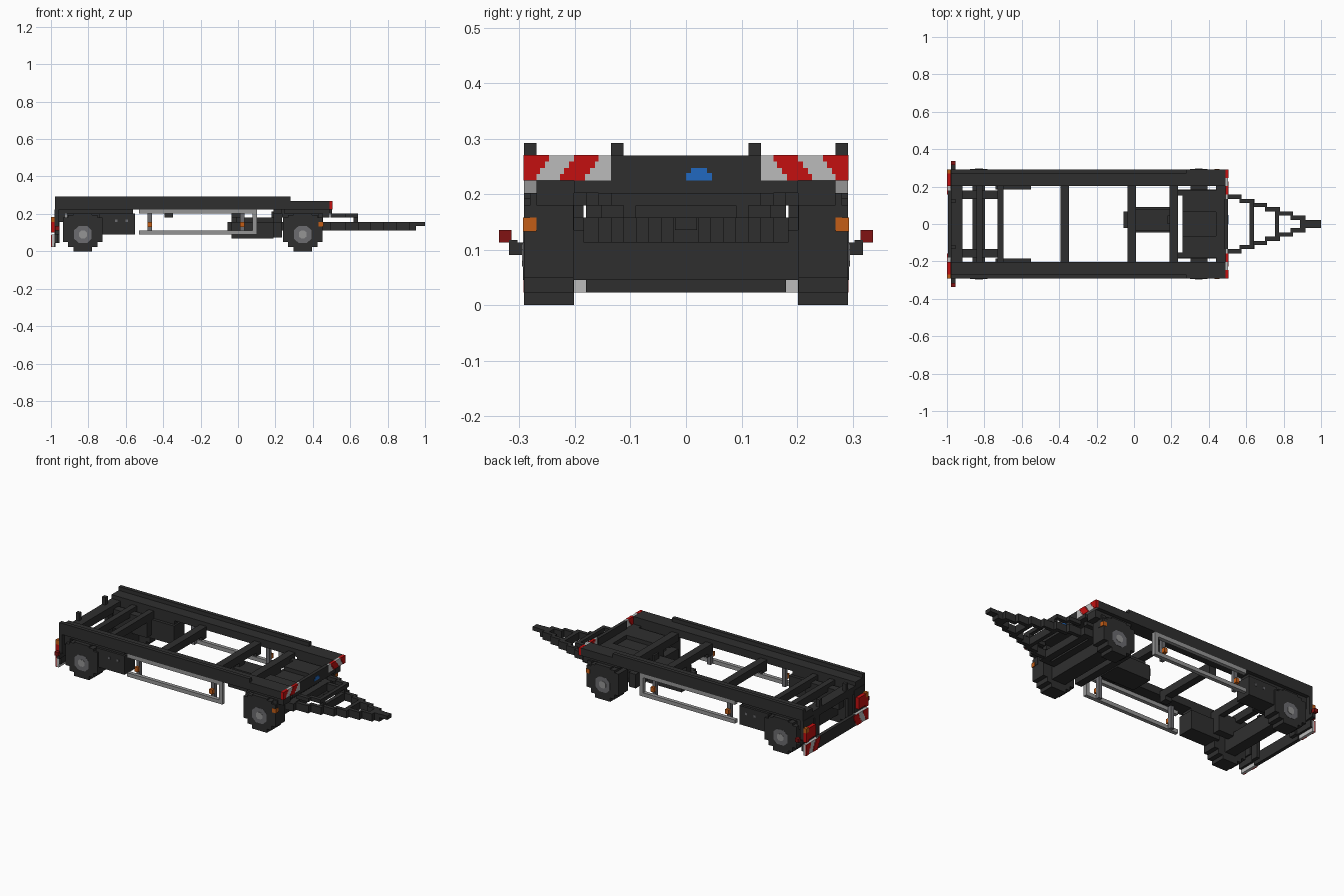
import bpy, bmesh

if "Cube" in bpy.data.objects:
    bpy.data.objects.remove(bpy.data.objects["Cube"])

U = 2 / 89  # size of one block


def material(name, rgb):
    m = bpy.data.materials.new(name)
    m.use_nodes = True
    m.diffuse_color = (*rgb, 1)
    m.node_tree.nodes["Principled BSDF"].inputs["Base Color"].default_value = (*rgb, 1)
    return m


DARK = material("dark_grey", (0.028, 0.028, 0.028))
MID = material("mid_grey", (0.15, 0.15, 0.16))
GUARD = material("guard_grey", (0.3, 0.3, 0.3))
LIGHT = material("light_grey", (0.5, 0.5, 0.5))
RED = material("bright_red", (0.55, 0.005, 0.005))
DEEP = material("deep_red", (0.22, 0.006, 0.006))
ORANGE = material("orange", (0.55, 0.11, 0.008))
BLUE = material("blue", (0.015, 0.14, 0.53))


def finish(name, bm, mat):
    bmesh.ops.recalc_face_normals(bm, faces=bm.faces)
    me = bpy.data.meshes.new(name)
    bm.to_mesh(me)
    bm.free()
    me.materials.append(mat)
    ob = bpy.data.objects.new(name, me)
    bpy.context.collection.objects.link(ob)
    return ob


def boxes(name, mat, *items, mirror=False):
    """Each item is x0, x1, y0, y1, z0, z1 in blocks."""
    bm = bmesh.new()
    todo = list(items)
    if mirror:
        todo += [(a, b, -d, -c, e, f) for a, b, c, d, e, f in items]
    for x0, x1, y0, y1, z0, z1 in todo:
        for v in bmesh.ops.create_cube(bm, size=1)["verts"]:
            v.co = ((x0 if v.co.x < 0 else x1) * U,
                    (y0 if v.co.y < 0 else y1) * U,
                    (z0 if v.co.z < 0 else z1) * U)
    return finish(name, bm, mat)


def pair(name, mat, *items):
    return boxes(name, mat, *items, mirror=True)


def prism(name, mat, axis, profile, lo, hi):
    """Extrude a profile along x (points y,z) or along y (points x,z)."""
    bm = bmesh.new()
    put = (lambda p, t: (t * U, p[0] * U, p[1] * U)) if axis == "x" else \
          (lambda p, t: (p[0] * U, t * U, p[1] * U))
    f = bm.faces.new([bm.verts.new(put(p, lo)) for p in profile])
    new = bmesh.ops.extrude_face_region(bm, geom=[f])["geom"]
    shift = [a - b for a, b in zip(put((0, 0), hi), put((0, 0), lo))]
    bmesh.ops.translate(bm, vec=shift, verts=[g for g in new if isinstance(g, bmesh.types.BMVert)])
    return finish(name, bm, mat)


# Side rails with a raised outer lip
pair("side_rails", DARK, (-43.5, 21.8, 9, 13, 10, 12))
pair("rail_lips", DARK, (-43.5, 12.5, 12, 13, 12, 13))

# Cross members
boxes("cross_members", DARK, *[(a, b, -9, 9, 9, 11) for a, b in
      ((-43.5, -40.8), (-37.5, -36), (-32.5, -31), (-17.5, -15.5), (-1.5, 0.5), (8.5, 10.5))])
pair("cross_member_gussets", DARK, *[(a, b, 7, 9, 8, 9) for a, b in ((-17.5, -15.5), (-1.5, 0.5))])
pair("rear_locating_pins", DARK, (-43.5, -42.5, 5, 6, 11, 13))
pair("rear_spring_beams", DARK, (-40.8, -31, 6, 8, 5, 10))
pair("rear_fender_brackets", DARK, (-43.5, -32, 9, 12, 9, 10), (-43.5, -41, 9, 12, 7, 9))

# Front plate with warning stripes and a blue badge
boxes("front_plate", DARK, (19.5, 22.4, -9, 9, 9, 10), (21.5, 22.4, -6, 6, 10, 12))
pair("front_warning_boards", LIGHT, (21.8, 22.4, 6, 13, 10, 12))
stripes = (((13.02, 10), (12, 10), (12, 10.5), (11.7, 10.5), (11.7, 11),
            (11.3, 11), (11.3, 11.5), (11, 11.5), (11, 12.02), (13.02, 12.02)),
           ((10.1, 10), (8.1, 10), (8.1, 10.5), (7.7, 10.5), (7.7, 11), (7.3, 11), (7.3, 11.5),
            (7, 11.5), (7, 12.02), (9, 12.02), (9, 11.5), (9.4, 11.5), (9.4, 11),
            (9.8, 11), (9.8, 10.5), (10.1, 10.5)))
for side in (-1, 1):
    for i, shape in enumerate(stripes):
        prism(f"front_stripe_{i}_{side}", RED, "x", [(y * side, z) for y, z in shape], 21.75, 22.5)
        # Rear boards use the same stripes just above the underrun bar bottom
        prism(f"rear_stripe_{i}_{side}", RED, "x",
              [(y * side, 1 + (z - 10) * 1.45) for y, z in shape], -44.5, -44.2)
boxes("blue_badge", BLUE, (22.4, 22.5, 0, 2.1, 10, 10.6), (22.4, 22.5, 0.4, 1.7, 10.6, 11))

# Rear underrun bar, lamps and side markers
boxes("underrun_bar", DARK, (-44.3, -43.4, -8, 8, 1, 4))
pair("rear_warning_boards", LIGHT, (-44.4, -43.6, 8, 13, 1, 3.95))
pair("underrun_brackets", DARK, (-43.6, -43, 8, 13, 2, 4), (-43.5, -42.5, 6, 8, 2, 9))
pair("lamp_carriers", DARK, (-43.6, -42.6, 8.5, 13, 4, 10))
pair("rear_lamps_red", RED, (-44.5, -43.6, 9, 12, 5, 8), (-44.5, -43.6, 12, 13, 4.5, 7))
pair("rear_lamps_orange", ORANGE, (-44.5, -43.6, 12, 13, 7, 8.2))
pair("marker_arms", DARK, (-43.5, -42.5, 12.5, 14, 4, 5), (-43.5, -42.5, 13.5, 14.2, 4, 5.2))
pair("marker_lamps", DEEP, (-43.5, -42.5, 14, 15, 5, 6))

# Wheels: stepped tyres with grey hubs
for place, cx in (("rear", -36.9), ("front", 15.4)):
    pair(f"{place}_tyres", DARK, (cx - 2.2, cx + 2.2, 9, 13, 0, 9),
         (cx - 3.5, cx + 3.5, 9.01, 12.99, 1, 8.6),
         (cx - 4.7, cx + 4.7, 9.02, 12.98, 2.2, 8))
    ring = [(cx - 2.1, 3), (cx - 1, 2), (cx + 1, 2), (cx + 2.1, 3),
            (cx + 2.1, 5), (cx + 1, 6), (cx - 1, 6), (cx - 2.1, 5)]
    for side in (-1, 1):
        prism(f"{place}_hub_{side}", MID, "y", ring, side * 12.8, side * 13.05)
        prism(f"{place}_hub_cap_{side}", GUARD, "y",
              [(cx + (x - cx) * 0.45, 4 + (z - 4) * 0.45) for x, z in ring],
              side * 13, side * 13.15)
boxes("rear_axle", DARK, (-38.4, -35.4, -9, 9, 2, 6))
boxes("front_axle", DARK, (13.5, 17.5, -9, 9, 2, 6))

# Front turntable and its subframe
boxes("turntable", DARK, (11.5, 19.5, -6.8, 6.8, 5, 9))
pair("turntable_beams", DARK, (10.5, 22, 6.8, 8.2, 5, 7), (10.5, 21, 6.8, 8, 8, 10),
     (11.5, 19.5, 2.8, 6.8, 9, 10))
boxes("subframe_ends", DARK, (8.5, 10.5, -9, 9, 3.3, 7), (8.5, 10.5, -3, 3, 7, 9),
      (20, 21.8, -8, 8, 5, 7))
pair("front_fender_brackets", DARK, (11, 21.8, 9, 12, 9, 10), (20, 21.8, 9, 12, 8, 9))
pair("front_marker_lamps", ORANGE, (19.2, 20.3, 12, 13.05, 5.9, 7))
pair("front_marker_arms", DARK, (19, 20.2, 11, 12.5, 6, 9))

# Air tank between the rails
boxes("air_tank", DARK, (-1.5, 8.5, -2, 4, 3, 7), (-0.5, 8.5, -1.5, 3.5, 7, 8),
      (-2.5, -1.5, -1, 3, 5, 7))
boxes("tank_hangers", DARK, (-1.5, 0.5, 0, 2, 7, 9.5), (8, 9, 0, 2, 7, 9.5))

# Storage boxes behind the side guards
pair("storage_boxes", DARK, (-33, -24.5, 8.2, 12.6, 4, 9), (-32, -25, 9, 12, 9, 10))
pair("storage_box_latches", MID, *[(x, x + 0.6, 12.6, 12.7, 7, 7.6) for x in (-29.3, -26.8)])

# Side guards with inner posts and reflectors
pair("side_guards", GUARD, (-23.5, 4.5, 12, 13, 4, 5), (-23.5, 4.5, 12, 13, 9, 10),
     (3.5, 4.5, 12, 13, 5, 9))
pair("side_guard_posts", MID, *[(x, x + 1, 11, 12, 4, 10) for x in (-21.5, 0.5)])
pair("side_reflectors", ORANGE, *[(x, x + 1, 12, 12.8, 5.8, 7) for x in (-21.5, 0.5)])

# Stepped A-shaped drawbar
steps = [(22 + 3.05 * i, 25.6 + 3.05 * i, 6 - i, 7 - i, 5, 7) for i in range(6)]
pair("drawbar_arms", DARK, *steps)
pair("drawbar_upper_arms", DARK, *[(a, min(b, 28.5), c, d, 8, 9) for a, b, c, d, _, _ in steps[:2]],
     (27.5, 28.5, 4, 5, 7, 9))
boxes("drawbar_crossbars", DARK, (27.5, 28.5, -5, 5, 5, 7), (27.5, 28.5, -5, 5, 8, 9),
      (33.5, 34.5, -3, 3, 5, 7))
boxes("drawbar_eye", DARK, (39.5, 42.3, -1, 1, 5, 7), (42.3, 44.5, -0.9, 0.9, 6, 7))
